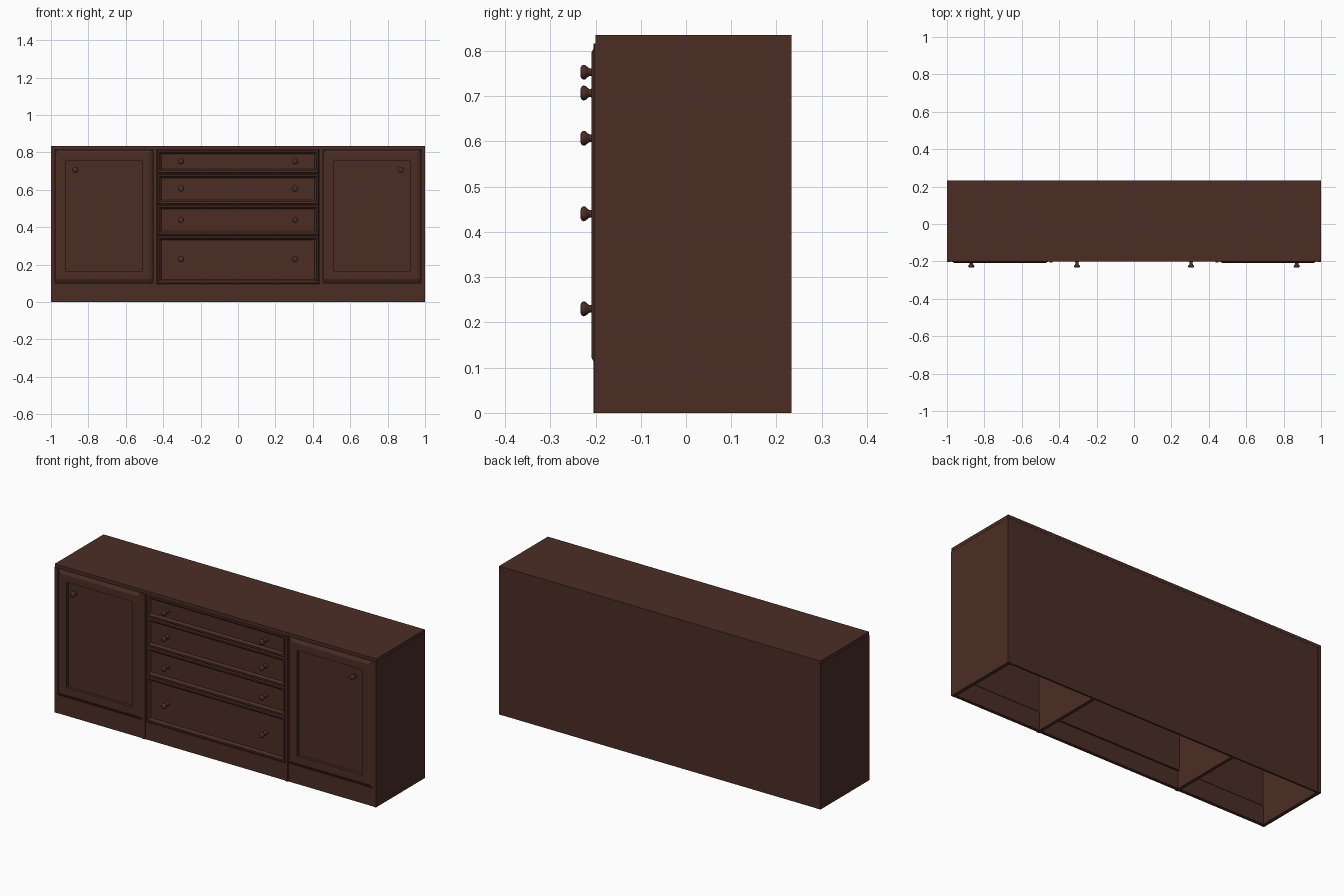
import bpy, bmesh, math
from mathutils import Matrix

if "Cube" in bpy.data.objects:
    bpy.data.objects.remove(bpy.data.objects["Cube"])

wood = bpy.data.materials.new("dark_brown_wood")
wood.diffuse_color = (0.071, 0.0265, 0.0185, 1)
wood.use_nodes = True
wood.node_tree.nodes["Principled BSDF"].inputs["Base Color"].default_value = wood.diffuse_color


def finish(name, bm):
    bmesh.ops.recalc_face_normals(bm, faces=bm.faces)
    me = bpy.data.meshes.new(name)
    bm.to_mesh(me)
    bm.free()
    me.materials.append(wood)
    ob = bpy.data.objects.new(name, me)
    bpy.context.collection.objects.link(ob)
    return ob


def box(name, x0, x1, y0, y1, z0, z1):
    bm = bmesh.new()
    bmesh.ops.create_cube(bm, size=1)
    for v in bm.verts:
        v.co.x = x0 + (v.co.x + .5) * (x1 - x0)
        v.co.y = y0 + (v.co.y + .5) * (y1 - y0)
        v.co.z = z0 + (v.co.z + .5) * (z1 - z0)
    return finish(name, bm)


def panel(name, x0, x1, z0, z1, rings):
    """Moulded front: nested rectangles of (inset, y), capped at both ends."""
    bm = bmesh.new()
    loops = []
    for i, y in rings:
        loops.append([bm.verts.new((x, y, z)) for x, z in
                      ((x0 + i, z0 + i), (x1 - i, z0 + i),
                       (x1 - i, z1 - i), (x0 + i, z1 - i))])
    for a, b in zip(loops, loops[1:]):
        for k in range(4):
            n = (k + 1) % 4
            bm.faces.new((a[k], a[n], b[n], b[k]))
    bm.faces.new(loops[0][::-1])
    bm.faces.new(loops[-1])
    return finish(name, bm)


def knob(name, x, z, base):
    """Lathed mushroom knob pointing to the front."""
    prof = [(.013, base), (.008, -.212), (.010, -.216), (.0155, -.222),
            (.0165, -.227), (.014, -.231), (.008, -.2335)]
    bm = bmesh.new()
    n = 16
    loops = [[bm.verts.new((x + r * math.cos(2 * math.pi * k / n), y,
                            z + r * math.sin(2 * math.pi * k / n)))
              for k in range(n)] for r, y in prof]
    for a, b in zip(loops, loops[1:]):
        for k in range(n):
            m = (k + 1) % n
            bm.faces.new((a[k], a[m], b[m], b[k]))
    bm.faces.new(loops[0][::-1])
    bm.faces.new(loops[-1])
    for f in bm.faces:
        f.smooth = len(f.verts) == 4
    return finish(name, bm)


# carcass, open underneath
box("top_board", -1, 1, -.2, .233, .817, .835)
box("back_board", -.98, .98, .222, .232, 0, .817)

door_rings = [(0, -.182), (0, -.199), (.006, -.203), (.018, -.209),
              (.058, -.209), (.058, -.193), (.062, -.193)]
for s, side in ((-1, "left"), (1, "right")):
    def span(a, b):
        return (a, b) if s > 0 else (-b, -a)
    box(side + "_side_board", *span(.98, 1), -.202, .233, 0, .816)
    box(side + "_divider", *span(.435, .453), -.205, .222, 0, .817)
    box(side + "_plinth", *span(.453, .98), -.2, -.182, 0, .103)
    panel(side + "_door", *span(.456, .978), .105, .814, door_rings)
    knob(side + "_door_knob", s * .87, .707, -.205)

# central drawers with moulded recessed fronts
box("centre_plinth", -.435, .435, -.2, -.182, 0, .098)
drawer_rings = [(0, -.172), (0, -.194), (.005, -.199), (.0145, -.199),
                (.0165, -.196), (.024, -.187), (.026, -.187)]
levels = [.098, .356, .522, .688, .816]
knob_z = [.23, .44, .607, .753]
for i, kz in enumerate(knob_z):
    panel("drawer_front_%d" % (i + 1), -.434, .434, levels[i], levels[i + 1],
          drawer_rings)
    for s in (-1, 1):
        knob("drawer_knob_%d_%s" % (i + 1, "left" if s < 0 else "right"),
             s * .305, kz, -.186)
